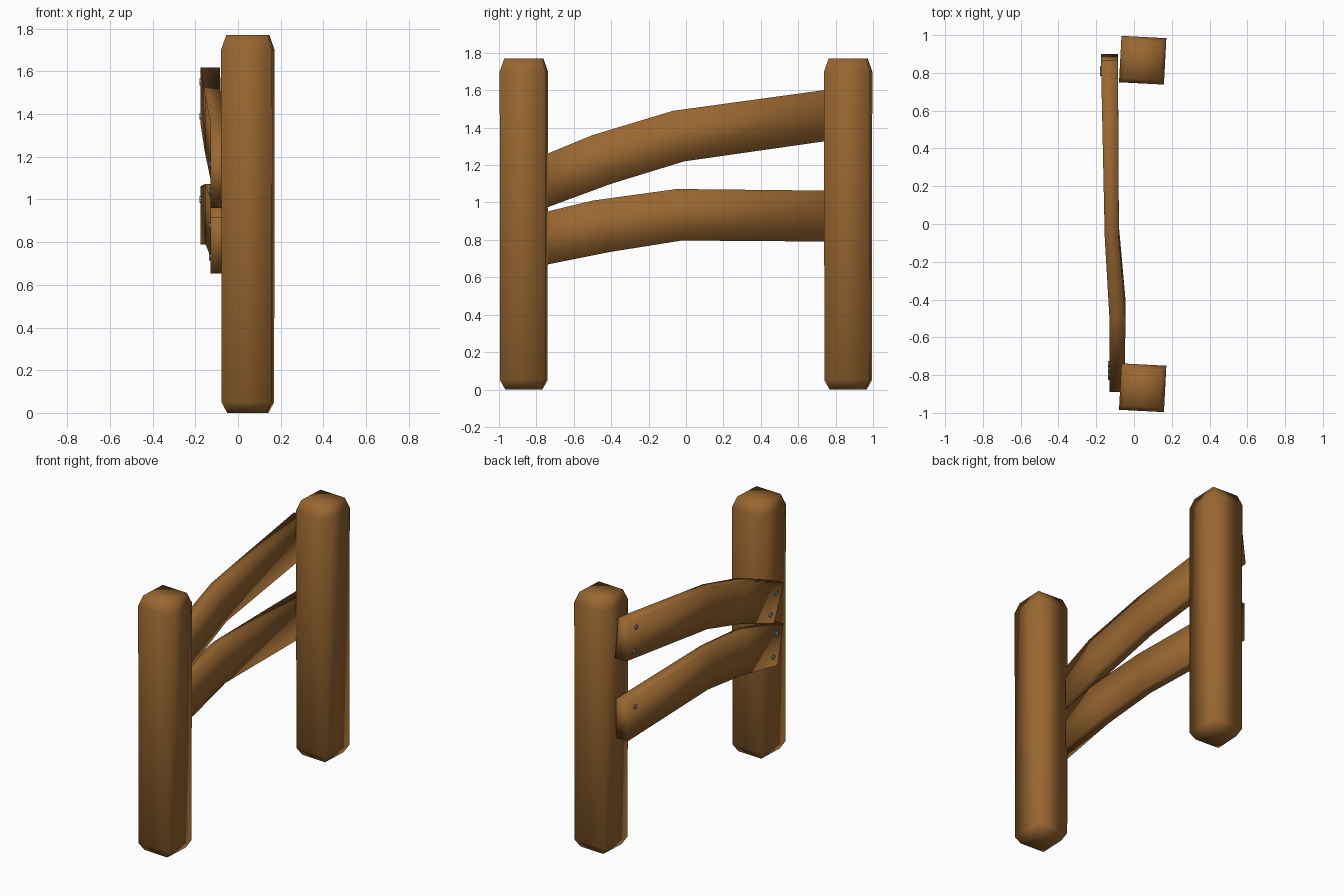
import bpy, bmesh, math
from mathutils import Matrix, Vector

if "Cube" in bpy.data.objects:
    bpy.data.objects.remove(bpy.data.objects["Cube"])


def material(name, rgb):
    m = bpy.data.materials.new(name)
    m.diffuse_color = (*rgb, 1)
    m.use_nodes = True
    m.node_tree.nodes["Principled BSDF"].inputs["Base Color"].default_value = m.diffuse_color
    return m


wood = material("brown wood", (0.32, 0.135, 0.03))
steel = material("grey steel", (0.30, 0.33, 0.38))


def loft(name, rings, mat):
    """Skin a closed solid through four-cornered rings, smooth shaded."""
    bm = bmesh.new()
    loops = [[bm.verts.new(p) for p in r] for r in rings]
    for a, b in zip(loops, loops[1:]):
        for i in range(4):
            j = (i + 1) % 4
            bm.faces.new((a[i], a[j], b[j], b[i]))
    bm.faces.new(loops[0])
    bm.faces.new(loops[-1])
    bmesh.ops.recalc_face_normals(bm, faces=bm.faces)
    for f in bm.faces:
        f.smooth = True
    me = bpy.data.meshes.new(name)
    bm.to_mesh(me)
    bm.free()
    me.materials.append(mat)
    ob = bpy.data.objects.new(name, me)
    bpy.context.collection.objects.link(ob)
    return ob


# Posts: square, slightly turned, with chamfered ends
def post(name, cy):
    turn = Matrix.Rotation(math.radians(-3), 4, 'Z')
    rings = []
    for z, s in ((0, 0.77), (0.05, 0.985), (1.70, 1.0), (1.77, 0.81)):
        rings.append([Vector((0.046, cy, z)) + turn @ Vector((x * 0.119 * s, y * 0.123 * s, 0))
                      for x, y in ((-1, -1), (1, -1), (1, 1), (-1, 1))])
    loft(name, rings, wood)


post("front_post", -0.867)
post("back_post", 0.867)

# Rails: bent planks; each station is top (y, z), bottom (y, z)
DEPTH = ((-0.13, -0.05), (-0.13, -0.045), (-0.155, -0.08), (-0.175, -0.085))


def rail(name, stations):
    rings = []
    for (ty, tz, by, bz), (x0, x1) in zip(stations, DEPTH):
        rings.append([(x0, by, bz), (x1, by, bz), (x1, ty, tz), (x0, ty, tz)])
    loft(name, rings, wood)


upper = ((-0.89, 1.20, -0.78, 0.96), (-0.50, 1.36, -0.40, 1.10),
         (-0.07, 1.49, -0.01, 1.22), (0.865, 1.618, 0.90, 1.35))
lower = ((-0.885, 0.917, -0.82, 0.653), (-0.50, 1.01, -0.41, 0.735),
         (-0.05, 1.072, -0.02, 0.797), (0.89, 1.062, 0.89, 0.79))
rail("upper_rail", upper)
rail("lower_rail", lower)


# Bolt heads on the outer face of the rails, near the ends
def bolt(name, x, y, z):
    bpy.ops.mesh.primitive_cylinder_add(vertices=8, radius=0.016, depth=0.012,
                                        location=(x, y, z), rotation=(0, math.pi / 2, 0))
    ob = bpy.context.object
    ob.name = name
    ob.data.materials.append(steel)


for k, (x, y, z) in enumerate((
        (-0.131, -0.80, 1.165), (-0.131, -0.74, 1.035),
        (-0.131, -0.81, 0.875), (-0.131, -0.77, 0.73),
        (-0.174, 0.80, 1.55), (-0.174, 0.82, 1.39),
        (-0.174, 0.81, 1.00))):
    bolt(f"bolt_{k + 1}", x, y, z)
